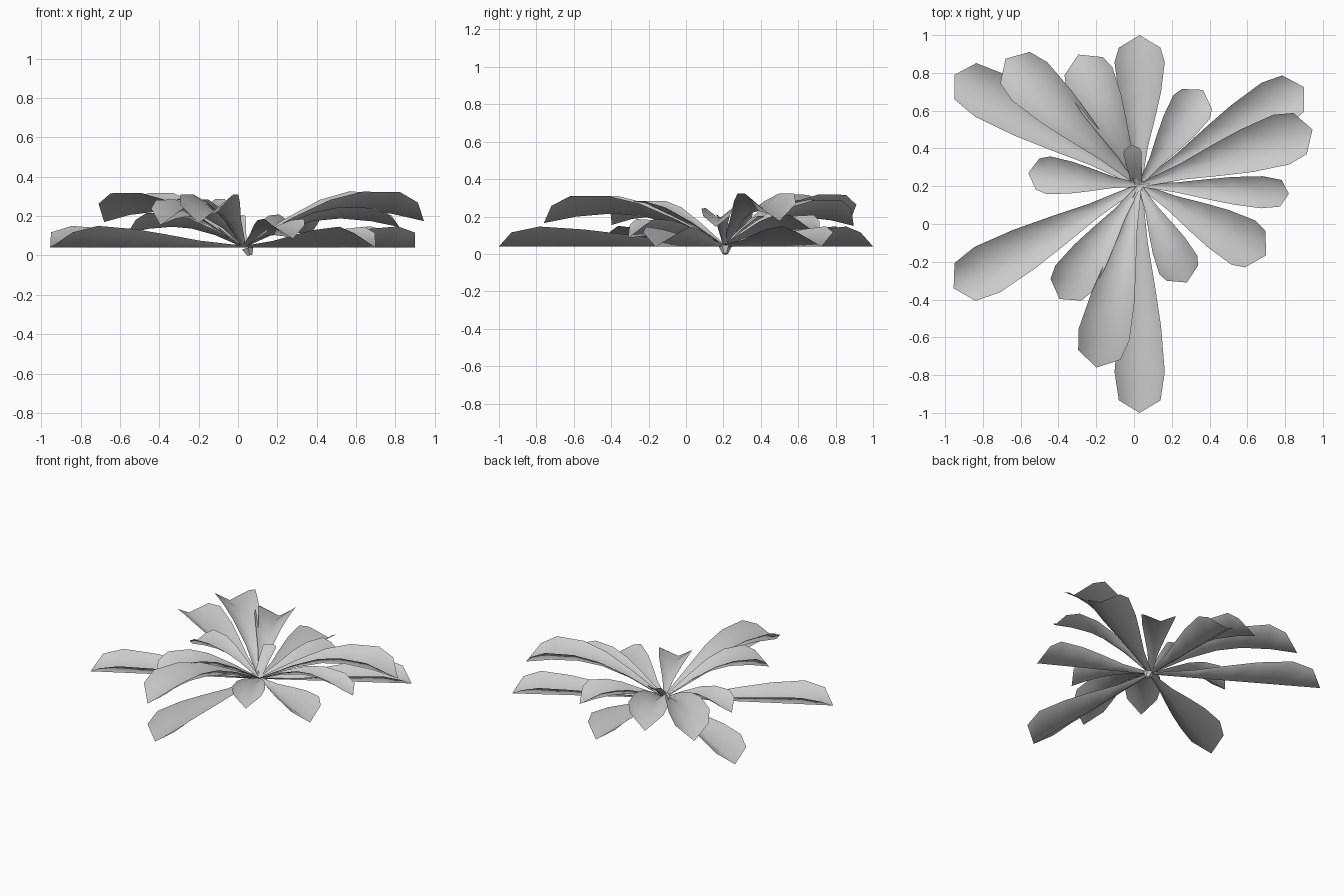
import bpy, math
from mathutils import Vector

if "Cube" in bpy.data.objects:
    bpy.data.objects.remove(bpy.data.objects["Cube"])

BASE = Vector((0.03, 0.205, 0.04))
# leaf outline: (position along leaf, share of full half-width)
OUTLINE = [(0.0, 0.08), (0.25, 0.32), (0.45, 0.62), (0.62, 0.85), (0.82, 1.0)]
STRIP = [(0.0, 0.6), (0.4, 0.8), (0.8, 1.0)]


def make_leaf(name, tip, half, base=BASE, fold=0.8, bulge=0.85, outline=OUTLINE):
    """Trough-shaped leaf: a low midrib with raised edges, ending in a blunt point."""
    tip = Vector(tip)
    flat = Vector((tip.x - base.x, tip.y - base.y, 0))
    side = Vector((-flat.y, flat.x, 0)).normalized()

    def rib(t):
        p = base.lerp(tip, t)
        p.z += bulge * (tip.z - base.z) * math.sin(math.pi * t)
        return p

    verts, faces = [], []
    back = 0.5 * half / flat.length          # shoulders sit behind the tip
    rows = [(t, t, w) for t, w in outline] + [(1.0, 1.0 - back, 0.83)]
    for tm, te, w in rows:
        e = rib(te)
        up = Vector((0, 0, fold * half * w))
        if te != tm:
            up *= 0.85                       # shoulders droop a little
        verts += [e + side * half * w + up, rib(tm), e - side * half * w + up]
    for i in range(len(rows) - 1):
        a = i * 3
        faces += [(a, a + 1, a + 4, a + 3), (a + 1, a + 2, a + 5, a + 4)]
    me = bpy.data.meshes.new(name)
    me.from_pydata([tuple(v) for v in verts], [], faces)
    for p in me.polygons:
        p.use_smooth = True
    ob = bpy.data.objects.new(name, me)
    bpy.context.collection.objects.link(ob)
    return ob


# low outer leaves, lying flat along the midrib
LOW = [((0.03, 1.0), 0.133), ((-0.95, 0.79), 0.135), ((0.90, 0.725), 0.135),
       ((0.70, -0.165), 0.133), ((0.03, -1.0), 0.133), ((-0.955, -0.34), 0.138)]
for (x, y), w in LOW:
    make_leaf("low_leaf", (x, y, 0.04), w)

# raised leaves arching up and drooping at the tip
HIGH = [((-0.295, 0.897, 0.15), 0.135), ((-0.68, 0.875, 0.17), 0.138),
        ((0.945, 0.5, 0.175), 0.138), ((-0.2, -0.76, 0.165), 0.138)]
for tip, w in HIGH:
    make_leaf("arching_leaf", tip, w)

# short leaves
SHORT = [((0.365, 0.71, 0.1), 0.115), ((0.82, 0.16, 0.145), 0.085),
         ((0.28, -0.31, 0.085), 0.112), ((-0.395, -0.397, 0.155), 0.12),
         ((-0.56, 0.27, 0.115), 0.1)]
for tip, w in SHORT:
    make_leaf("short_leaf", tip, w)

# young upright leaf in the heart
make_leaf("heart_leaf", (-0.015, 0.42, 0.2), 0.048, Vector((0.015, 0.215, 0.04)),
          0.5, 0.1, STRIP)

# root stub under the rosette
bpy.ops.mesh.primitive_cone_add(vertices=6, radius1=0.015, radius2=0.035, depth=0.04,
                                location=(0.055, 0.21, 0.02), rotation=(0, -0.3, 0))
bpy.context.object.name = "root_stub"
